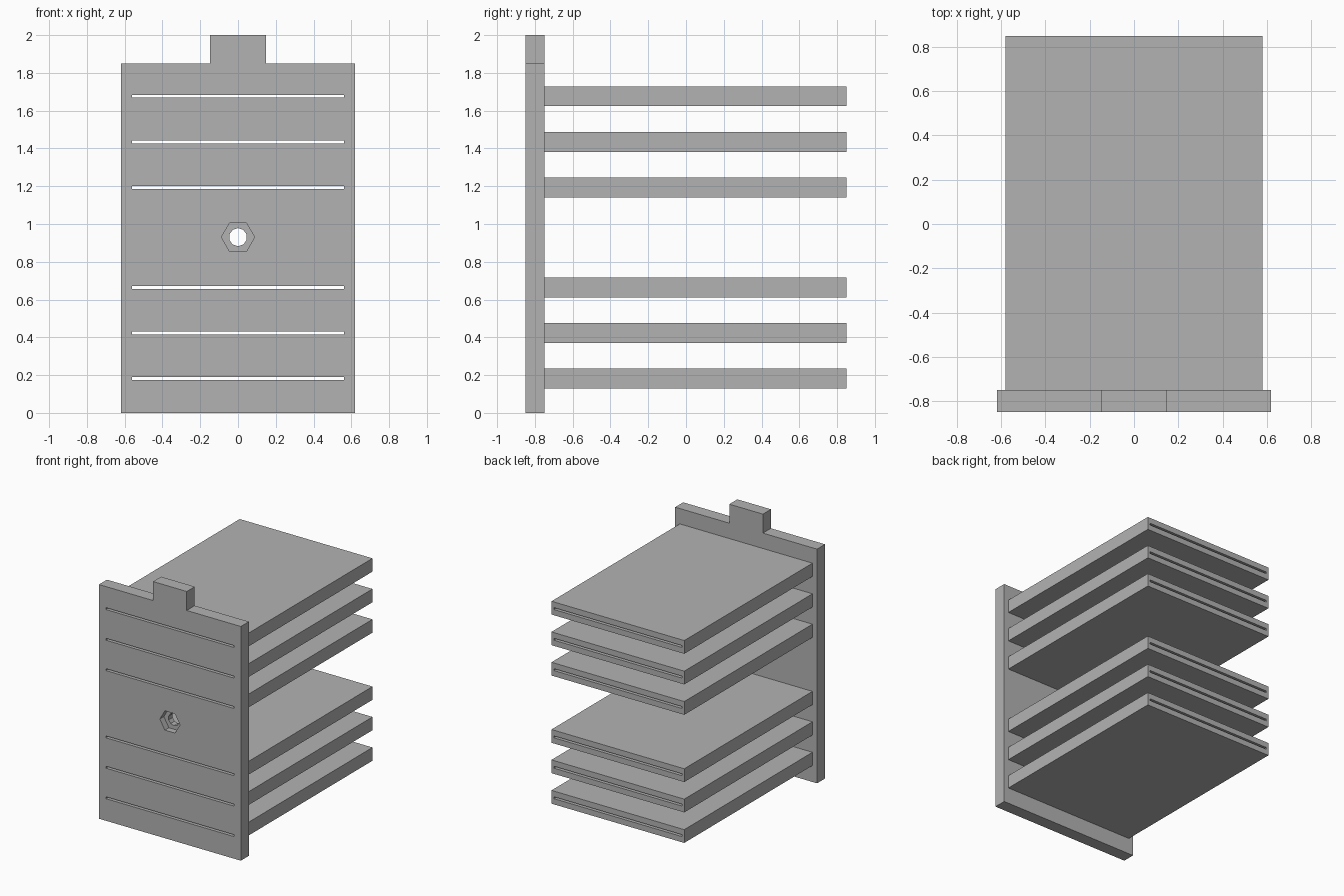
import bpy
import bmesh
from math import radians
from mathutils import Matrix

cube = bpy.data.objects.get("Cube")
if cube:
    bpy.data.objects.remove(cube, do_unlink=True)

grey = bpy.data.materials.new("plain grey")
grey.use_nodes = True
grey.diffuse_color = (0.45, 0.45, 0.45, 1)
grey.node_tree.nodes["Principled BSDF"].inputs["Base Color"].default_value = grey.diffuse_color

FRONT, PANEL_BACK, BACK = -0.85, -0.75, 0.85
SLEEVE_HEIGHTS = [0.182, 0.423, 0.663, 1.194, 1.434, 1.676]
HOLE_Z = 0.93


def make_object(name, bm):
    bmesh.ops.recalc_face_normals(bm, faces=bm.faces)
    mesh = bpy.data.meshes.new(name)
    bm.to_mesh(mesh)
    bm.free()
    mesh.materials.append(grey)
    obj = bpy.data.objects.new(name, mesh)
    bpy.context.collection.objects.link(obj)
    return obj


def box(name, half_width, y0, y1, z, height):
    bm = bmesh.new()
    bmesh.ops.create_cube(bm, size=1)
    bmesh.ops.scale(bm, vec=(2 * half_width, y1 - y0, height), verts=bm.verts)
    bmesh.ops.translate(bm, vec=(0, (y0 + y1) / 2, z), verts=bm.verts)
    return make_object(name, bm)


def prism(name, sides, radius, y0, y1, first_corner):
    # Upright polygon running along y, with one corner at the given angle
    bm = bmesh.new()
    bmesh.ops.create_circle(bm, cap_ends=True, segments=sides, radius=radius)
    turn = Matrix.Rotation(radians(90), 4, "X") @ Matrix.Rotation(radians(first_corner), 4, "Z")
    bmesh.ops.transform(bm, matrix=turn, verts=bm.verts)
    bmesh.ops.translate(bm, vec=(0, y0, HOLE_Z), verts=bm.verts)
    result = bmesh.ops.extrude_face_region(bm, geom=bm.faces[:])
    moved = [v for v in result["geom"] if isinstance(v, bmesh.types.BMVert)]
    bmesh.ops.translate(bm, vec=(0, y1 - y0, 0), verts=moved)
    return make_object(name, bm)


def combine(target, other, operation):
    # Apply a boolean and discard the helper
    mod = target.modifiers.new(operation.lower(), "BOOLEAN")
    mod.operation, mod.object, mod.solver = operation, other, "EXACT"
    bpy.context.view_layer.update()
    evaluated = target.evaluated_get(bpy.context.evaluated_depsgraph_get())
    mesh = bpy.data.meshes.new_from_object(evaluated)
    target.modifiers.clear()
    target.data = mesh
    bpy.data.objects.remove(other, do_unlink=True)


# Front panel outline with the grip tab on top
outline = [(-0.62, 0), (0.62, 0), (0.62, 1.85), (0.147, 1.85),
           (0.147, 2), (-0.147, 2), (-0.147, 1.85), (-0.62, 1.85)]
bm = bmesh.new()
face = bm.faces.new([bm.verts.new((x, FRONT, z)) for x, z in outline])
result = bmesh.ops.extrude_face_region(bm, geom=[face])
moved = [v for v in result["geom"] if isinstance(v, bmesh.types.BMVert)]
bmesh.ops.translate(bm, vec=(0, PANEL_BACK - FRONT, 0), verts=moved)
rack = make_object("slotted_rack", bm)

# Flat sleeves behind the panel, each with a thin slot right through
for z in SLEEVE_HEIGHTS:
    combine(rack, box("sleeve", 0.58, PANEL_BACK - 0.03, BACK, z, 0.105), "UNION")
for z in SLEEVE_HEIGHTS:
    combine(rack, box("slot", 0.56, FRONT - 0.1, BACK + 0.1, z, 0.015), "DIFFERENCE")

# Hexagonal nut pocket and bolt hole
combine(rack, prism("nut_pocket", 6, 0.088, FRONT - 0.1, FRONT + 0.05, 30), "DIFFERENCE")
combine(rack, prism("bolt_hole", 10, 0.048, FRONT - 0.1, PANEL_BACK + 0.1, 0), "DIFFERENCE")
